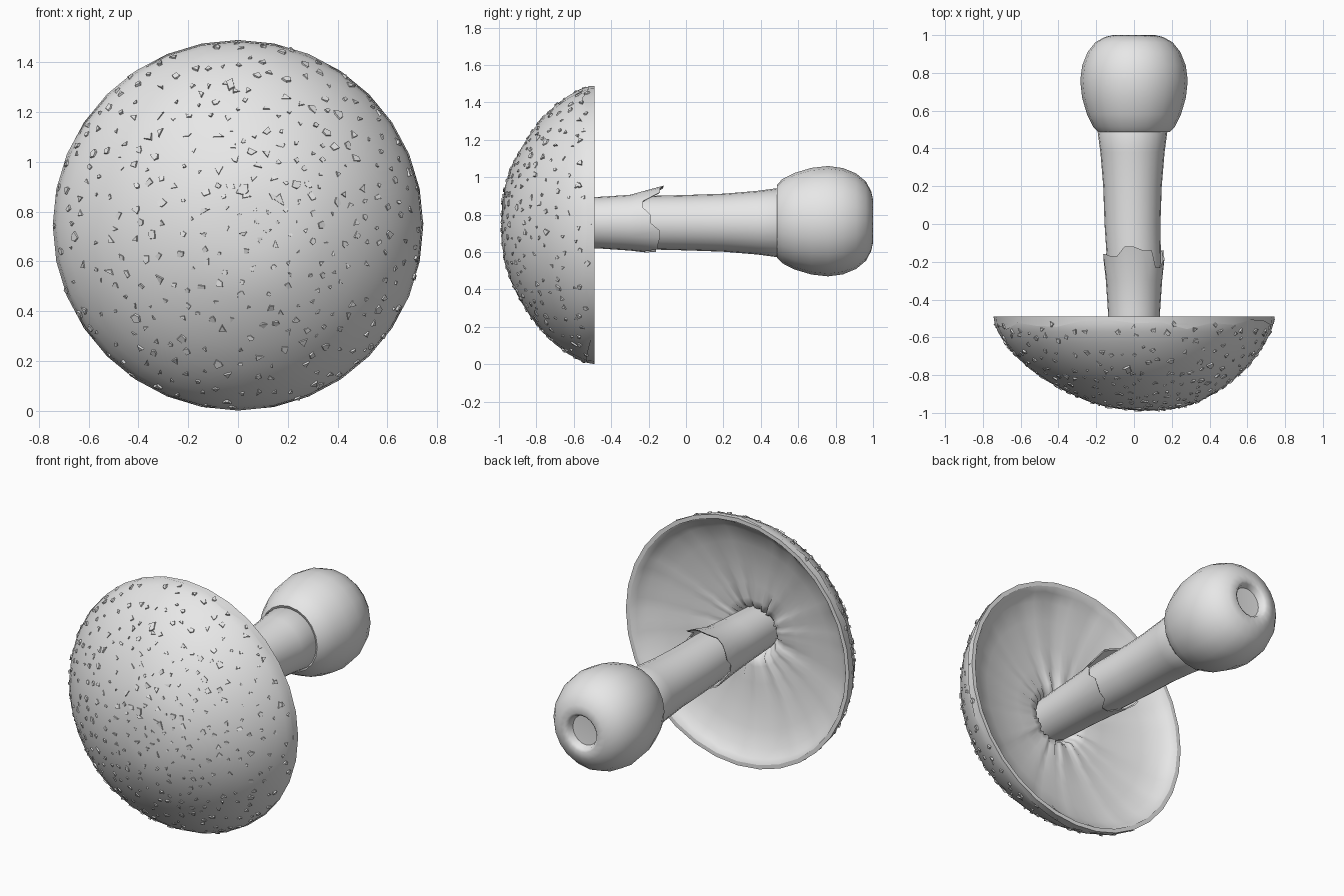
import bpy, bmesh, math, random
from mathutils import Vector

if "Cube" in bpy.data.objects:
    bpy.data.objects.remove(bpy.data.objects["Cube"])

random.seed(7)
grey = bpy.data.materials.new("plain grey")
grey.diffuse_color = (0.8, 0.8, 0.8, 1)
grey.use_nodes = True
grey.node_tree.nodes["Principled BSDF"].inputs["Base Color"].default_value = grey.diffuse_color


def finish(bm, name, angle=40):
    me = bpy.data.meshes.new(name)
    bm.to_mesh(me)
    bm.free()
    me.materials.append(grey)
    me.shade_smooth()
    me.set_sharp_from_angle(angle=math.radians(angle))
    ob = bpy.data.objects.new(name, me)
    bpy.context.collection.objects.link(ob)
    return ob


def lathe(name, profile, sides, cz, warp=None, angle=40, wide=1.0):
    """Revolve (radius, y) points around the y axis at height cz."""
    bm = bmesh.new()
    rings = []
    for i, (r0, y0) in enumerate(profile):
        ring = []
        for j in range(sides):
            a = 2 * math.pi * j / sides
            r, y, dx = warp(i, j, a, r0, y0) if warp else (r0, y0, 0)
            ring.append(bm.verts.new((wide * r * math.cos(a) + dx, y, cz + r * math.sin(a))))
        rings.append(ring)
    for p, q in zip(rings, rings[1:]):
        for j in range(sides):
            k = (j + 1) % sides
            bm.faces.new((p[j], q[j], q[k], p[k]))
    bmesh.ops.remove_doubles(bm, verts=bm.verts, dist=0.0002)
    return finish(bm, name, angle)


CAP_Z, STEM_Z = 0.745, 0.757
DOME = [(0, -0.986), (0.1, -0.984), (0.2, -0.97), (0.3, -0.937), (0.4, -0.888),
        (0.49, -0.832), (0.575, -0.765), (0.64, -0.697), (0.69, -0.63), (0.723, -0.57),
        (0.737, -0.53), (0.739, -0.492)]


def lean(y):
    # The crown sits slightly off axis
    return 0.065 * max(0, (-0.49 - y) / 0.5) ** 2


def dome_radius(y):
    for (r0, y0), (r1, y1) in zip(DOME, DOME[1:]):
        if y <= y1:
            return r0 + (r1 - r0) * (y - y0) / (y1 - y0)
    return DOME[-1][0]


# Cap dome
lathe("cap", DOME, 32, CAP_Z, lambda i, j, a, r, y: (r, y, lean(y)))

# Hollow underside with folds gathering at the stem and a rolled lip
GILLS = [(0.739, -0.492), (0.718, -0.494), (0.695, -0.52), (0.65, -0.555), (0.55, -0.59),
         (0.42, -0.618), (0.3, -0.632), (0.2, -0.638), (0.155, -0.648), (0.115, -0.7)]
fold = [random.uniform(-1, 1) for _ in range(64)]
amount = [0, 0.002, 0.01, 0.008, 0.003, 0.003, 0.006, 0.012, 0.018, 0]
lathe("underside", GILLS, 64, CAP_Z,
      lambda i, j, a, r, y: (r, y + amount[i] * fold[j], 0), 60)

# Torn rim band wrapped over the cap edge
tear = [random.uniform(-0.025, 0.03) for _ in range(32)]


def rim_warp(i, j, a, r, y):
    if i == 0:
        y += tear[j]
        r = dome_radius(y) + 0.004
    return r, y, lean(y)


lathe("rim_band", [(0.74, -0.535), (0.744, -0.49), (0.72, -0.49)], 32, CAP_Z, rim_warp)


# Stem
def stem_shift(i, j, a, r, y):
    return r, y, -0.008 if y > -0.1 else 0


lathe("stem", [(0, -0.7), (0.125, -0.7), (0.132, -0.5), (0.143, -0.2), (0.148, 0.0),
               (0.155, 0.2), (0.17, 0.38), (0.19, 0.53), (0.15, 0.6), (0, 0.6)],
      24, STEM_Z, stem_shift)

# Torn skirt around the stem
teeth = [-0.19, -0.23, -0.14, -0.12, -0.17, -0.16, -0.2, -0.13, -0.16, -0.22, -0.15, -0.14]


def skirt_warp(i, j, a, r, y):
    if i in (3, 4):
        y = teeth[j // 2] - (0.006 if i == 4 else 0)
        r += (0.008 + 0.028 * max(0, math.sin(a))) * (y + 0.26) / 0.12
    return r, y, 0


lathe("skirt", [(0.128, -0.68), (0.139, -0.45), (0.149, -0.3), (0.156, 0), (0.149, 0), (0.141, -0.32)],
      24, STEM_Z, skirt_warp)

# Bulb at the base with a round socket in its end
lathe("bulb", [(0.165, 0.5), (0.195, 0.486), (0.225, 0.515), (0.258, 0.58), (0.285, 0.67),
               (0.295, 0.76), (0.284, 0.84), (0.255, 0.91), (0.212, 0.962), (0.16, 0.99),
               (0.115, 1.0), (0.098, 0.987), (0.088, 0.955), (0, 0.95)],
      20, STEM_Z + 0.008, None, 60, 0.965)


# Angular warts scattered over the dome
def dome_point(t):
    """Point and slope of the dome at fraction t of its radius."""
    r = t * 0.739
    for (r0, y0), (r1, y1) in zip(DOME, DOME[1:]):
        if r <= r1:
            f = (r - r0) / (r1 - r0)
            d = Vector((r1 - r0, y1 - y0)).normalized()
            return r, y0 + f * (y1 - y0), d
    return DOME[-1][0], DOME[-1][1], Vector((0, 1))


def add_wart(bm, t, a, size):
    r, y, d = dome_point(t)
    ca, sa = math.cos(a), math.sin(a)
    n = Vector((d.y * ca, -d.x, d.y * sa))
    u = Vector((d.x * ca, d.y, d.x * sa))
    v = n.cross(u)
    p = Vector((r * ca + lean(y), y, CAP_Z + r * sa))
    sides = random.choice((3, 3, 4, 5))
    spin = random.uniform(0, 6.28)
    low, high = [], []
    for k in range(sides):
        b = spin + 2 * math.pi * (k + random.uniform(-0.25, 0.25)) / sides
        off = (u * math.cos(b) + v * math.sin(b)) * size * random.uniform(0.65, 1.15)
        low.append(bm.verts.new(p + off - n * 0.008))
        high.append(bm.verts.new(p + off * 0.85 + n * random.uniform(0.001, 0.008)))
    bm.faces.new(high)
    bm.faces.new(low[::-1])
    for k in range(sides):
        m = (k + 1) % sides
        bm.faces.new((low[k], low[m], high[m], high[k]))


warts = bmesh.new()
spots = []
for _ in range(6000):
    x, z = random.uniform(-0.73, 0.73), random.uniform(-0.73, 0.73)
    t = math.hypot(x, z) / 0.739
    if len(spots) < 340 and t < 0.985 and all(math.hypot(x - p, z - q) > 0.045 for p, q in spots):
        spots.append((x, z))
        add_wart(warts, t, math.atan2(z, x), random.uniform(0.01, 0.024))
for x, z in ((0.0, 0.89), (0.14, 0.845), (-0.01, 1.31)):
    add_wart(warts, math.hypot(x - 0.04, z - CAP_Z) / 0.739,
             math.atan2(z - CAP_Z, x - 0.04), 0.034)
# A few chips along the widest part of the rim
for i in range(40):
    add_wart(warts, random.uniform(0.975, 0.998), i * 0.157 + random.uniform(-0.06, 0.06), 0.018)
bmesh.ops.recalc_face_normals(warts, faces=warts.faces)
for vert in warts.verts:
    vert.co.z = max(vert.co.z, 0)
    vert.co.y = max(min(vert.co.y, -0.49), -1)
finish(warts, "warts", 20)
